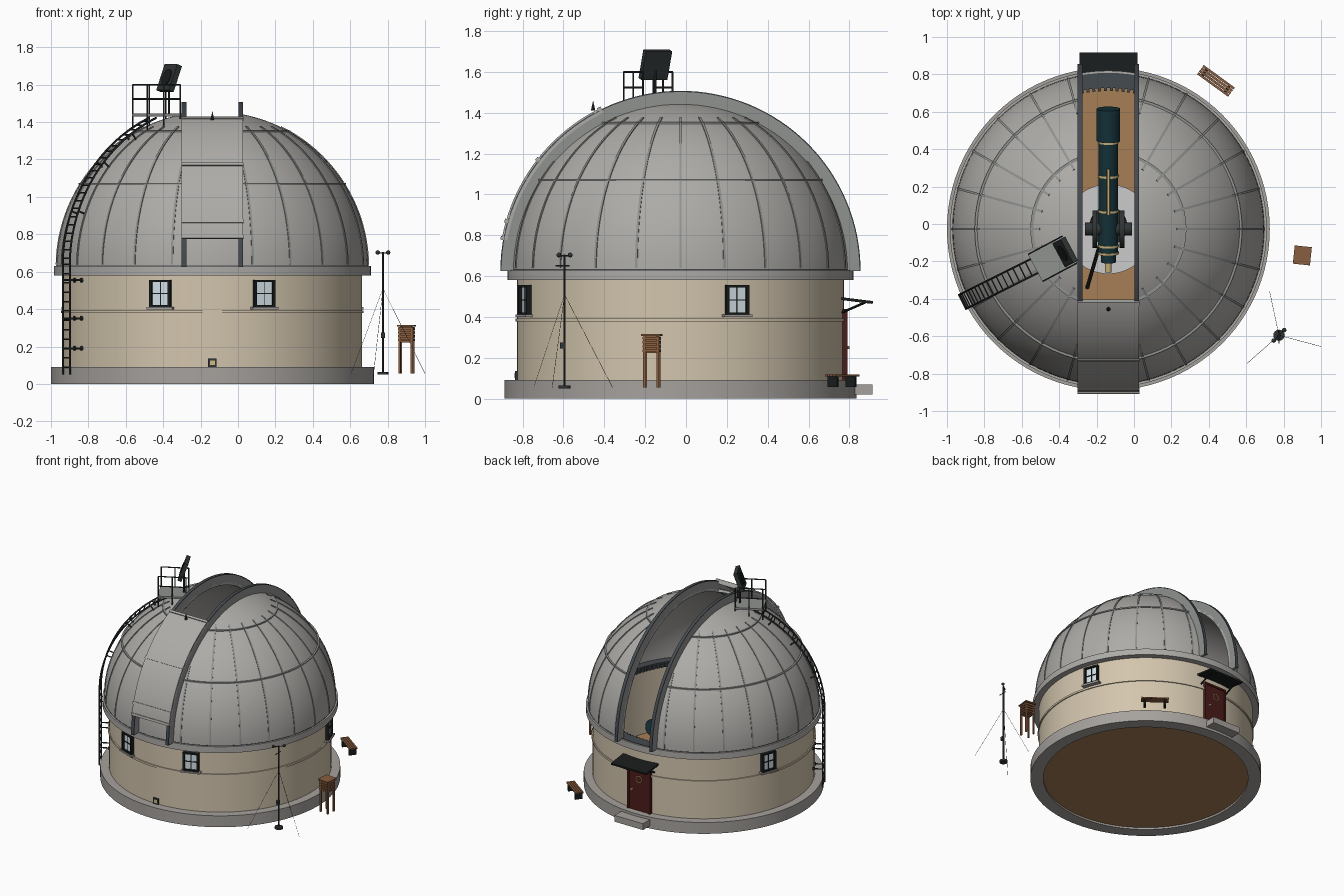
import bpy, bmesh
from math import sin, cos, acos, pi, radians, degrees
from mathutils import Matrix, Vector

if "Cube" in bpy.data.objects:
    bpy.data.objects.remove(bpy.data.objects["Cube"])

C = Vector((-0.137, -0.027, 0))    # axis of the building
ZD, RD = 0.625, 0.832              # dome centre height and radius
I = Matrix.Identity(4)
T = Matrix.Translation

def mat(name, *c):
    m = bpy.data.materials.new(name)
    m.diffuse_color = (*c, 1)
    m.use_nodes = True
    m.node_tree.nodes["Principled BSDF"].inputs["Base Color"].default_value = m.diffuse_color
    return m

STONE, WALL, DOME = mat("stone", .38, .36, .34), mat("plaster", .65, .56, .42), mat("dome_grey", .42, .41, .39)
STEEL, DARK, BLACK = mat("steel", .06, .07, .08), mat("dark_iron", .03, .035, .035), mat("black", .01, .012, .012)
PLATE, GLASS, DOOR = mat("plate_grey", .28, .29, .28), mat("glass", .65, .75, .8), mat("door_red", .07, .012, .01)
WOOD, FLOOR, TEAL = mat("wood", .25, .11, .05), mat("floorboards", .38, .21, .09), mat("teal", .008, .035, .045)
BRASS, PALE = mat("brass", .65, .5, .22), mat("pale_concrete", .62, .62, .6)

def done(name, bm, m):
    bmesh.ops.recalc_face_normals(bm, faces=bm.faces)
    me = bpy.data.meshes.new(name)
    bm.to_mesh(me)
    bm.free()
    me.materials.append(m)
    ob = bpy.data.objects.new(name, me)
    bpy.context.collection.objects.link(ob)
    return ob

def at(az, r=0, z=0):
    """Frame on the building: local y points outward at azimuth az."""
    return T(C) @ Matrix.Rotation(radians(az - 90), 4, 'Z') @ T((0, r, z))

def box(bm, M, size, loc=(0, 0, 0)):
    bmesh.ops.create_cube(bm, size=1, matrix=M @ T(loc) @ Matrix.Diagonal((*size, 1)))

def rod(bm, M, a, b, r, n=8, r2=None):
    a, b = M @ Vector(a), M @ Vector(b)
    d = b - a
    bmesh.ops.create_cone(bm, cap_ends=True, segments=n, radius1=r, radius2=r if r2 is None else r2, depth=d.length,
                          matrix=T((a + b) / 2) @ d.to_track_quat('Z', 'Y').to_matrix().to_4x4())

def loft(bm, rings, closed):
    vs = [[bm.verts.new(p) for p in ring] for ring in rings]
    k = len(vs[0])
    for i in range(len(vs) if closed else len(vs) - 1):
        a, b = vs[i], vs[(i + 1) % len(vs)]
        for j in range(k):
            bm.faces.new((a[j], a[(j + 1) % k], b[(j + 1) % k], b[j]))
    if not closed:
        bm.faces.new(vs[0])
        bm.faces.new(vs[-1])

def lathe(name, prof, m, seg=96):
    bm = bmesh.new()
    loft(bm, [[at(360 * i / seg) @ Vector((0, r, z)) for r, z in prof] for i in range(seg)], True)
    return done(name, bm, m)

def tube(name, r0, r1, z0, z1, m):
    return lathe(name, [(r0, z0), (r1, z0), (r1, z1), (r0, z1)], m)

def arc(bm, M, x0, x1, r0, r1, a0, a1, n=48):
    """Box section bent over the dome, from elevation a0 to a1."""
    rings = []
    for i in range(n + 1):
        a = radians(a0 + (a1 - a0) * i / n)
        rings.append([M @ Vector((x, r * cos(a), ZD + r * sin(a))) for x, r in ((x0, r0), (x1, r0), (x1, r1), (x0, r1))])
    loft(bm, rings, False)

def cut_slit(ob):
    bm = bmesh.new()
    arc(bm, at(270), -.14, .14, .6, 1, 62, 180.5)
    cutter = done("slit_cutter", bm, DOME)
    cutter.hide_render = True
    mod = ob.modifiers.new("slit", 'BOOLEAN')
    mod.operation, mod.object, mod.solver = 'DIFFERENCE', cutter, 'EXACT'
    bpy.context.view_layer.objects.active = ob
    bpy.ops.object.modifier_apply(modifier="slit")
    bpy.data.objects.remove(cutter)

# Plinth, floor, drum wall and rings
tube("plinth", .765, .863, 0, .09, STONE)
bm = bmesh.new()
rod(bm, T(C), (0, 0, .015), (0, 0, .095), .77, 96)
done("floor", bm, FLOOR)
bm = bmesh.new()
rod(bm, T(C), (0, 0, .095), (0, 0, .105), .24, 64)
done("pier_pad", bm, PALE)
tube("drum_wall", .77, .80, .09, .6, WALL)
tube("wall_moulding", .79, .808, .378, .393, WALL)
tube("dome_skirt", .79, .847, .58, .63, DOME)
tube("gear_ring", .755, .835, .595, .634, STEEL)
bm = bmesh.new()
for i in range(150):
    box(bm, at(2.4 * i, .748, .615), (.016, .02, .03))
done("gear_teeth", bm, STEEL)

# Dome shell with open slit, ribs and hoops
N = 28
prof = [(RD * cos(i / N * pi / 2) + .002, ZD + RD * sin(i / N * pi / 2)) for i in range(N + 1)]
prof += [((RD - .018) * cos(i / N * pi / 2) + .002, ZD + (RD - .018) * sin(i / N * pi / 2)) for i in range(N, -1, -1)]
cut_slit(lathe("dome_shell", prof, DOME))
for z, r in ((1.07, .709), (1.35, .411)):
    cut_slit(tube("dome_hoop", r - .012, r + .006, z - .005, z + .005, PLATE))
bm = bmesh.new()
for az in range(0, 360, 15):
    w = abs(cos(radians(az))) * RD
    if w > .17:
        arc(bm, at(az), -.006, .006, RD - .005, RD + .006, 1, min(64, degrees(acos(.165 / w))), 20)
done("dome_ribs", bm, PLATE)

# Arch rails beside the slit, shutter
plates, caps, sh, seams = (bmesh.new() for _ in range(4))
for s in (-1, 1):
    x0, x1 = sorted((s * .14, s * .163))
    arc(plates, at(270), x0, x1, .80, .876, 0, 180, 64)
    arc(caps, at(270), x0 - .001, x1 + .001, .876, .882, 0, 180, 64)
done("arch_rails", plates, PLATE)
done("arch_rail_caps", caps, STEEL)
arc(sh, at(270), -.164, .164, .862, .889, 10, 64, 32)
done("shutter", sh, DOME)
for a in (10.5, 16, 38, 63.5):
    arc(seams, at(270), -.166, .166, .878, .896, a - .6, a + .6, 1)
done("shutter_seams", seams, DOME)
bm = bmesh.new()
rod(bm, I, (-.137, -.455, 1.41), (-.137, -.455, 1.46), .011, 10, 0)
done("shutter_finial", bm, DARK)

# Windows
fr, gl, si = (bmesh.new() for _ in range(3))
for az in (20, 160, 250, 290):
    M = at(az, .80, .483)
    for s in (-1, 1):
        box(fr, M, (.014, .05, .145), (s * .052, 0, 0))
        box(fr, M, (.116, .05, .012), (0, 0, s * .067))
    box(fr, M, (.1, .03, .006))
    box(fr, M, (.004, .025, .13))
    box(gl, M, (.1, .02, .13))
    box(si, M, (.145, .06, .012), (0, .003, -.078))
done("window_frames", fr, BLACK)
done("window_glass", gl, GLASS)
done("window_sills", si, STONE)

# Door with canopy and step
M = at(90, .797, 0)
bm = bmesh.new()
box(bm, M, (.17, .03, .33), (0, 0, .255))
done("door", bm, DOOR)
bm = bmesh.new()
for s in (-1, 1):
    box(bm, M, (.015, .04, .345), (s * .092, 0, .262))
box(bm, M, (.2, .04, .015), (0, 0, .43))
done("door_frame", bm, DOOR)
bm = bmesh.new()
for k in range(16):
    a, b = 2 * pi * k / 16, 2 * pi * (k + 1) / 16
    rod(bm, M, (.025 * cos(a), .017, .34 + .025 * sin(a)), (.025 * cos(b), .017, .34 + .025 * sin(b)), .003, 6)
rod(bm, M, (.06, .015, .25), (.06, .03, .25), .008)
done("door_fittings", bm, BRASS)
bm = bmesh.new()
box(bm, M @ T((0, .068, .48)) @ Matrix.Rotation(radians(-7), 4, 'X'), (.31, .155, .014))
for s in (-1, 1):
    rod(bm, M, (s * .12, -.01, .42), (s * .12, .11, .472), .006)
done("door_canopy", bm, BLACK)
bm = bmesh.new()
box(bm, M, (.25, .09, .05), (0, .098, .045))
done("door_step", bm, STONE)

# Small vent on the front wall
bm = bmesh.new()
box(bm, at(270, .795, .113), (.045, .03, .045))
done("vent_frame", bm, DARK)
bm = bmesh.new()
box(bm, at(270, .803, .113), (.026, .02, .026))
done("vent_face", bm, BRASS)

# Ladder up the wall and over the dome
M, bm, RL = at(206.5), bmesh.new(), .874
curve = lambda a, r=RL: (r * cos(radians(a)), ZD + r * sin(radians(a)))
path = [(.872, .05), (.872, .66)] + [curve(a) for a in range(6, 69, 4)]
for (r0, z0), (r1, z1) in zip(path, path[1:]):
    for s in (-.042, .042):
        rod(bm, M, (s, r0, z0), (s, r1, z1), .006, 6)
for r, z in [(.872, .09 + .05 * i) for i in range(12)] + [curve(a) for a in range(3, 66, 3)]:
    rod(bm, M, (-.042, r, z), (.042, r, z), .004, 6)
for z in (.19, .35, .555):
    for s in (-.042, .042):
        rod(bm, M, (s, .872, z), (s, .795, z), .005, 6)
        rod(bm, M, (s, .795, z), (s, .808, z), .012, 8)
for a in (20, 40, 55):
    for s in (-.042, .042):
        rod(bm, M, (s, *curve(a)), (s, *curve(a, .82)), .005, 6)
done("ladder", bm, DARK)

# Roof platform, railing and tilted instrument panel
M, bm = at(208, .338, 1.438), bmesh.new()
box(bm, M, (.17, .21, .015))
done("platform_deck", bm, PLATE)
bm = bmesh.new()
for s in (-.082, .082):
    for y in (-.1, 0, .1):
        rod(bm, M, (s, y, -.08), (s, y, .162), .0045, 6)
    for z in (.085, .162):
        rod(bm, M, (s, -.1, z), (s, .1, z), .0045, 6)
rod(bm, M, (0, -.076, 0), (0, -.076, .17), .006)
done("platform_railing", bm, DARK)
P, bm = M @ T((0, -.076, .197)) @ Matrix.Rotation(radians(20), 4, 'X'), bmesh.new()
box(bm, P, (.145, .03, .148))
done("panel", bm, DARK)
bm = bmesh.new()
rod(bm, P, (0, .01, 0), (0, .019, 0), .045, 24)
done("panel_dial", bm, BLACK)

# Telescope on its pier
bm = bmesh.new()
rod(bm, T(C), (0, 0, .1), (0, 0, .47), .09, 24, .06)
done("pier", bm, PLATE)
S = T(C + Vector((0, 0, .56))) @ Matrix.Rotation(radians(11), 4, 'X')
bm = bmesh.new()
rod(bm, S, (-.125, 0, 0), (.125, 0, 0), .035, 20)
for s in (-1, 1):
    rod(bm, S, (s * .06, 0, 0), (s * .085, 0, 0), .1, 28)
rod(bm, S, (0, 0, -.11), (0, 0, -.055), .1, 32)
rod(bm, I, (-.25, -.34, .1), (-.18, -.1, .48), .01)
done("mount", bm, DARK)
bm = bmesh.new()
for y0, y1, r in ((-.13, .48, .052), (.48, .655, .063), (-.18, -.13, .04)):
    rod(bm, S, (0, y0, 0), (0, y1, 0), r, 32)
done("telescope_tube", bm, TEAL)
bm = bmesh.new()
for y in (-.13, -.09, .1, .29, .475):
    rod(bm, S, (0, y - .006, 0), (0, y + .006, 0), .056, 32)
rod(bm, S, (0, -.235, 0), (0, -.18, 0), .018, 16)
rod(bm, S, (0, .09, .07), (0, .34, .07), .01, 12)
done("telescope_brass", bm, BRASS)

# Weather mast with guy wires
M, bm = T((.775, -.595, 0)), bmesh.new()
rod(bm, M, (0, 0, .05), (0, 0, .065), .03, 16)
rod(bm, M, (0, 0, .06), (0, 0, .705), .006)
rod(bm, M, (0, -.045, .65), (0, .025, .65), .003, 6)
rod(bm, M, (-.03, -.03, .70), (.03, .03, .70), .003, 6)
for s in (-1, 1):
    bmesh.ops.create_icosphere(bm, subdivisions=2, radius=.012, matrix=M @ T((s * .028, s * .028, .703)))
box(bm, M, (.02, .025, .03), (0, -.01, .26))
for x, y in ((-.17, -.15), (.225, -.06), (-.05, .235)):
    rod(bm, M, (0, 0, .51), (x, y, .055), .001, 4)
done("weather_mast", bm, DARK)

# Louvred instrument shelter
M, bm = T((.9, -.168, 0)) @ Matrix.Rotation(radians(-6), 4, 'Z'), bmesh.new()
for x in (-.033, .033):
    for y in (-.033, .033):
        box(bm, M, (.012, .012, .25), (x, y, .18))
box(bm, M, (.06, .06, .085), (0, 0, .265))
for i in range(4):
    box(bm, M, (.082, .082, .012), (0, 0, .235 + .02 * i))
box(bm, M, (.092, .098, .01), (0, 0, .311))
done("instrument_shelter", bm, WOOD)

# Slatted bench
M, seat, legs = T((.438, .765, 0)) @ Matrix.Rotation(radians(-36), 4, 'Z'), bmesh.new(), bmesh.new()
for i in range(4):
    box(seat, M, (.205, .013, .01), (0, -.024 + .016 * i, .114))
for s in (-.075, .075):
    box(legs, M, (.016, .055, .052), (s, 0, .083))
done("bench_seat", seat, WOOD)
done("bench_legs", legs, BLACK)

bpy.ops.object.select_all(action='SELECT')
bpy.ops.object.shade_smooth_by_angle(angle=radians(30))
